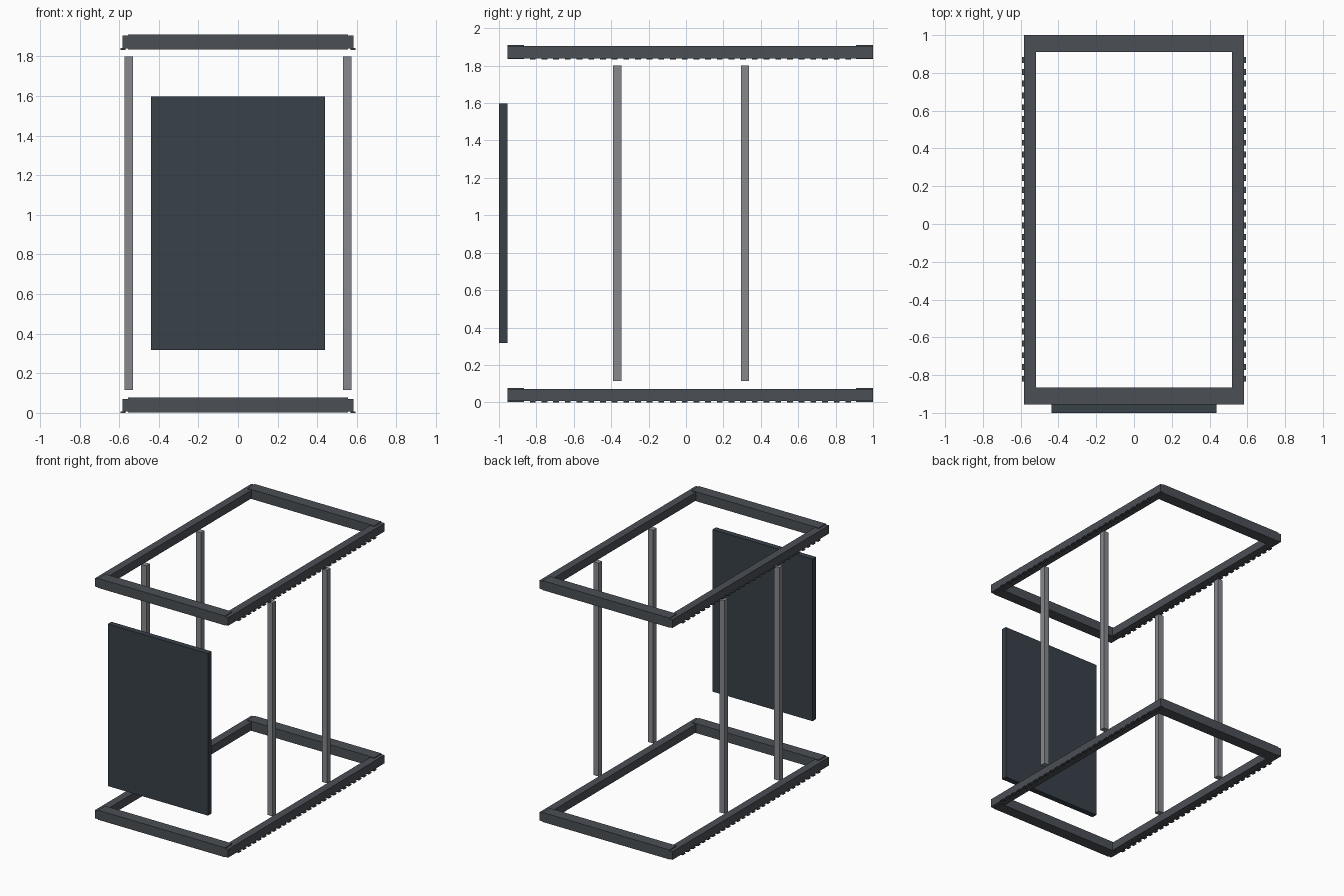
import bpy, bmesh
from mathutils import Matrix, Vector

if "Cube" in bpy.data.objects:
    bpy.data.objects.remove(bpy.data.objects["Cube"])


def material(name, rgb):
    m = bpy.data.materials.new(name)
    m.diffuse_color = (*rgb, 1)
    m.use_nodes = True
    m.node_tree.nodes["Principled BSDF"].inputs["Base Color"].default_value = m.diffuse_color
    return m


FRAME = material("dark_steel", (0.07, 0.08, 0.092))
PANEL = material("blue_black", (0.04, 0.052, 0.066))
POST = material("grey_metal", (0.24, 0.25, 0.27))


def boxes(name, spans, mat):
    """One object from a list of (x0, x1, y0, y1, z0, z1) boxes."""
    bm = bmesh.new()
    for x0, x1, y0, y1, z0, z1 in spans:
        centre = Vector((x0 + x1, y0 + y1, z0 + z1)) / 2
        size = Matrix.Diagonal((x1 - x0, y1 - y0, z1 - z0, 1))
        bmesh.ops.create_cube(bm, size=1, matrix=Matrix.Translation(centre) @ size)
    me = bpy.data.meshes.new(name)
    bm.to_mesh(me)
    bm.free()
    me.materials.append(mat)
    ob = bpy.data.objects.new(name, me)
    bpy.context.collection.objects.link(ob)
    return ob


def both_sides(x0, x1, *rest):
    return [(x0, x1, *rest), (-x1, -x0, *rest)]


# Upper and lower rectangular frames
PITCH, TEETH = 0.0625, 28
for level, z in (("lower", 0.0), ("upper", 1.833)):
    boxes(level + "_front_bar", [(-0.555, 0.555, -0.955, -0.865, z + 0.002, z + 0.077)], FRAME)
    boxes(level + "_back_bar", [(-0.555, 0.555, 0.91, 1.0, z + 0.002, z + 0.077)], FRAME)
    boxes(level + "_side_rails", both_sides(0.52, 0.582, -0.955, 1.0, z + 0.006, z + 0.071), FRAME)
    # Row of small teeth under the outer edge of each side rail
    teeth = []
    for i in range(TEETH):
        y = -0.835 + i * PITCH
        teeth += both_sides(0.568, 0.592, y, y + 0.031, z, z + 0.008)
    boxes(level + "_rail_teeth", teeth, FRAME)

# Four upright posts
for name, y in (("front_posts", -0.368), ("rear_posts", 0.315)):
    boxes(name, both_sides(0.529, 0.574, y - 0.022, y + 0.022, 0.115, 1.80), POST)

# Front panel
boxes("front_panel", [(-0.438, 0.438, -1.0, -0.955, 0.317, 1.598)], PANEL)
